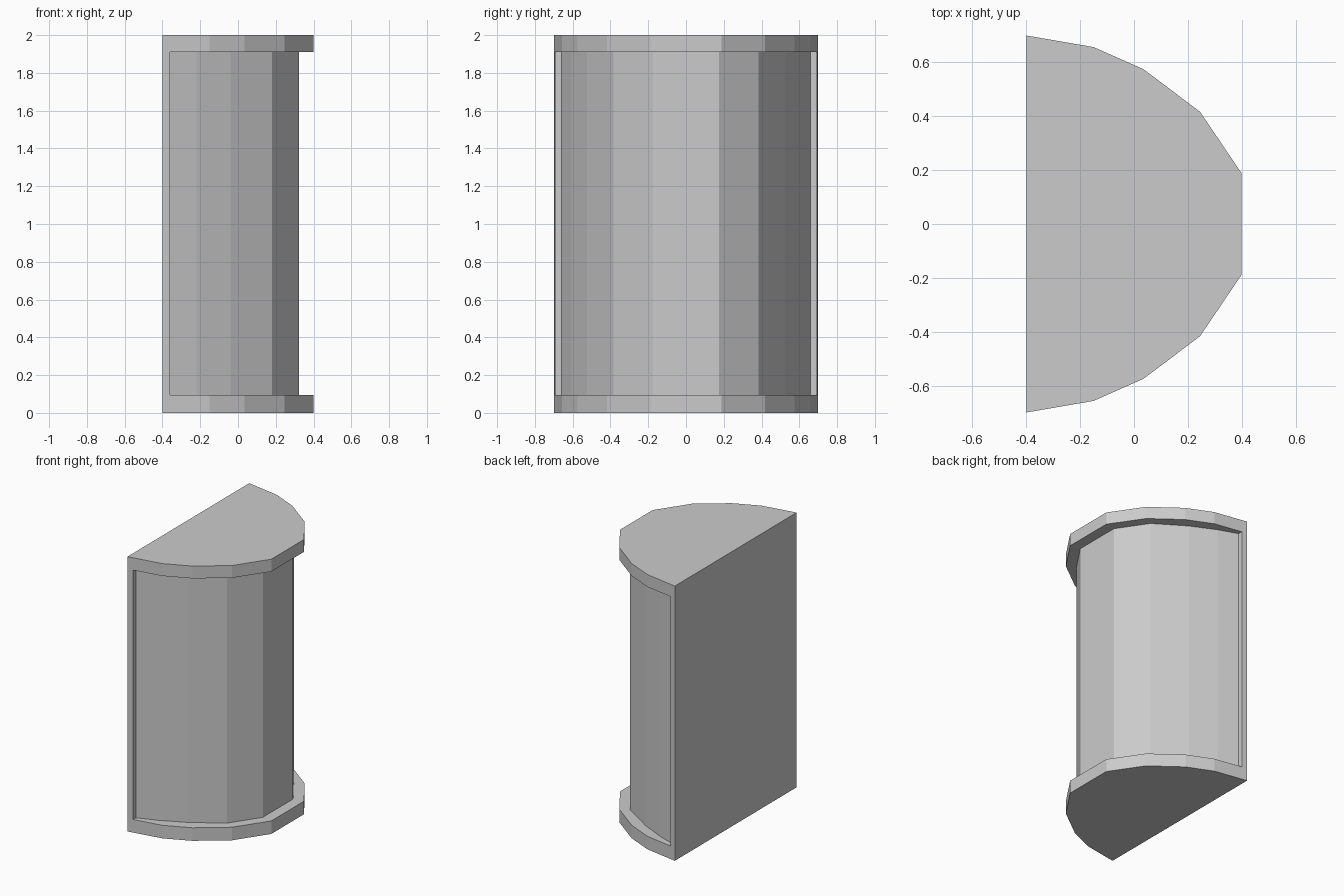
import bpy, bmesh

if "Cube" in bpy.data.objects:
    bpy.data.objects.remove(bpy.data.objects["Cube"])


def mirrored(half):
    """Complete a half outline (given from -y side to the nose) across y = 0."""
    return half + [(x, -y) for x, y in reversed(half)]


def prism(name, outline, z0, z1):
    """Extrude a closed outline upward into a flat-shaded solid."""
    bm = bmesh.new()
    face = bm.faces.new([bm.verts.new((x, y, z0)) for x, y in outline])
    ext = bmesh.ops.extrude_face_region(bm, geom=[face])
    for v in ext["geom"]:
        if isinstance(v, bmesh.types.BMVert):
            v.co.z = z1
    bmesh.ops.recalc_face_normals(bm, faces=bm.faces[:])
    mesh = bpy.data.meshes.new(name)
    bm.to_mesh(mesh)
    bm.free()
    obj = bpy.data.objects.new(name, mesh)
    bpy.context.collection.objects.link(obj)
    return obj


# Outline of the end plates and the recessed, faceted drum between them
plate = mirrored([(-0.40, -0.70), (-0.15, -0.657), (0.035, -0.575),
                  (0.245, -0.417), (0.40, -0.188)])
drum = mirrored([(-0.36, -0.66), (-0.22, -0.61), (-0.04, -0.525),
                 (0.18, -0.385), (0.322, -0.175)])

# Half-round column: full block with plates and back panel
column = prism("half_round_column", plate, 0.0, 2.0)

# Cutter: everything outside the drum, in front of the back panel
surround = drum + [(-0.36, 0.9), (0.6, 0.9), (0.6, -0.9), (-0.36, -0.9)]
cutter = prism("recess_cutter", surround, 0.095, 1.91)
cutter.hide_render = True

mod = column.modifiers.new("recess", 'BOOLEAN')
mod.operation = 'DIFFERENCE'
mod.solver = 'EXACT'
mod.object = cutter
bpy.context.view_layer.objects.active = column
bpy.ops.object.modifier_apply(modifier=mod.name)
bpy.data.objects.remove(cutter)
